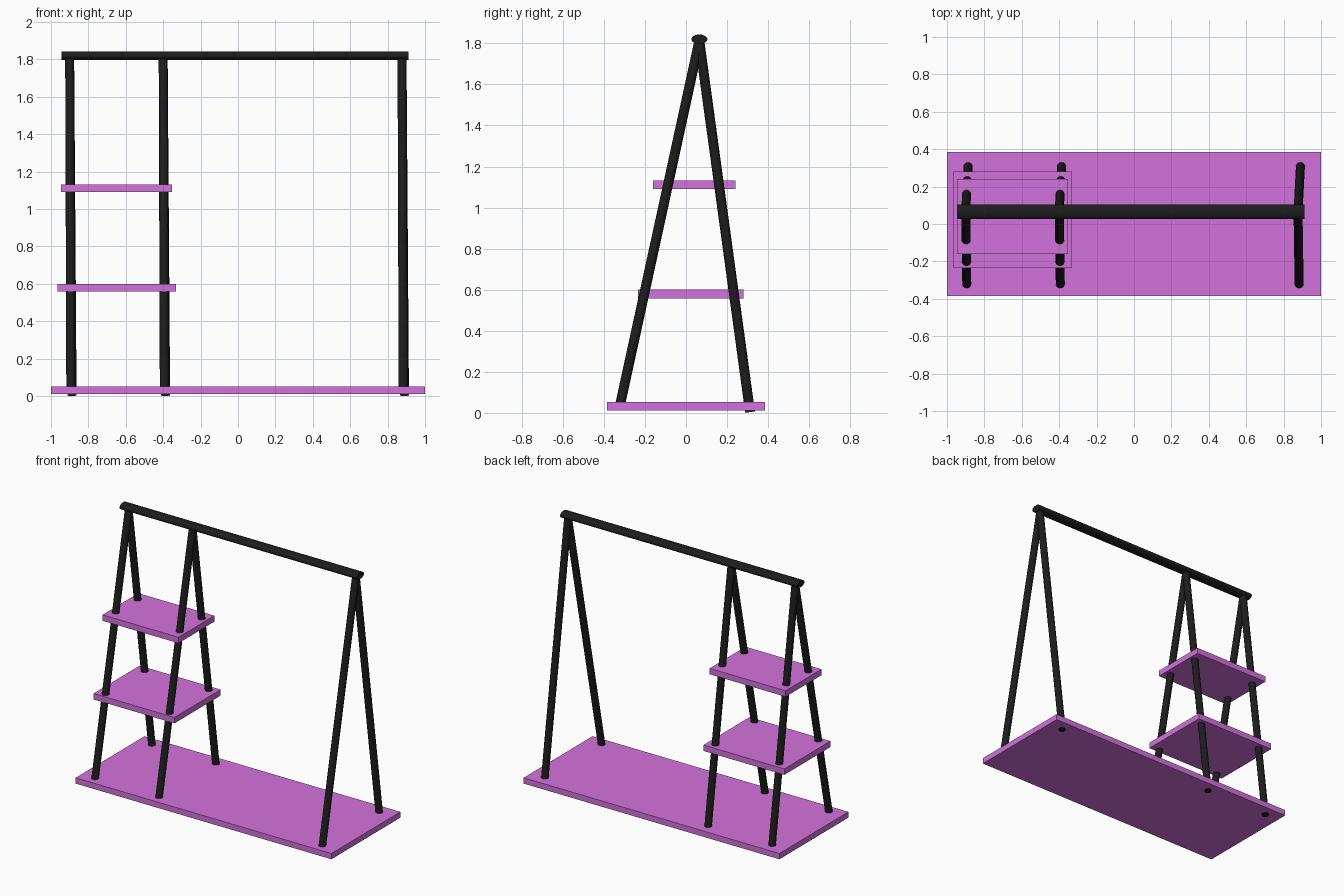
import bpy
import math
from mathutils import Vector

if "Cube" in bpy.data.objects:
    bpy.data.objects.remove(bpy.data.objects["Cube"])


def material(name, color):
    m = bpy.data.materials.new(name)
    m.diffuse_color = (*color, 1)
    m.use_nodes = True
    m.node_tree.nodes["Principled BSDF"].inputs["Base Color"].default_value = m.diffuse_color
    return m


PINK = material("pink_board", (0.65, 0.17, 0.72))
BLACK = material("black_metal", (0.012, 0.012, 0.012))


def board(name, x, y, z):
    """Flat box given its (min, max) range on each axis."""
    center = [(a + b) / 2 for a, b in (x, y, z)]
    bpy.ops.mesh.primitive_cube_add(size=1, location=center)
    ob = bpy.context.object
    ob.name = name
    ob.scale = [b - a for a, b in (x, y, z)]
    ob.data.materials.append(PINK)
    bpy.ops.object.transform_apply(location=False, rotation=False, scale=True)


def rod(name, a, b, rx, ry):
    """Capped elliptical tube running from a to b."""
    a, b = Vector(a), Vector(b)
    bpy.ops.mesh.primitive_cylinder_add(vertices=32, radius=1, depth=(b - a).length,
                                        location=(a + b) / 2)
    ob = bpy.context.object
    ob.name = name
    ob.scale = (rx, ry, 1)
    ob.rotation_euler = (b - a).to_track_quat('Z', 'Y').to_euler()
    ob.data.materials.append(BLACK)
    bpy.ops.object.transform_apply(location=False, rotation=True, scale=True)
    bpy.ops.object.shade_smooth_by_angle(angle=math.radians(40))


# Base and the two shelves
board("base_board", (-1, 1), (-0.385, 0.385), (0.011, 0.052))
board("lower_shelf", (-0.965, -0.332), (-0.235, 0.28), (0.558, 0.6))
board("upper_shelf", (-0.947, -0.353), (-0.16, 0.24), (1.09, 1.132))

# Three A-frames: front legs stop inside the base, back legs pass through it
BAR_Y, LEG_R = 0.065, 0.024
for side, x in (("left", -0.9), ("middle", -0.4), ("right", 0.877)):
    top = (x, BAR_Y, 1.812)
    rod(side + "_front_leg", (x + 0.006, -0.322, 0.035), top, LEG_R, LEG_R)
    rod(side + "_back_leg", (x + 0.013, 0.312, 0.004), top, LEG_R, LEG_R)

# Oval hanging bar: start as an upright rod laid along x
bpy.ops.mesh.primitive_cylinder_add(vertices=32, radius=1, depth=1.856,
                                    location=(-0.016, BAR_Y, 1.82),
                                    rotation=(0, math.pi / 2, 0))
bar = bpy.context.object
bar.name = "hanging_bar"
bar.scale = (0.023, 0.039, 1)
bar.data.materials.append(BLACK)
bpy.ops.object.transform_apply(location=False, rotation=True, scale=True)
bpy.ops.object.shade_smooth_by_angle(angle=math.radians(40))
